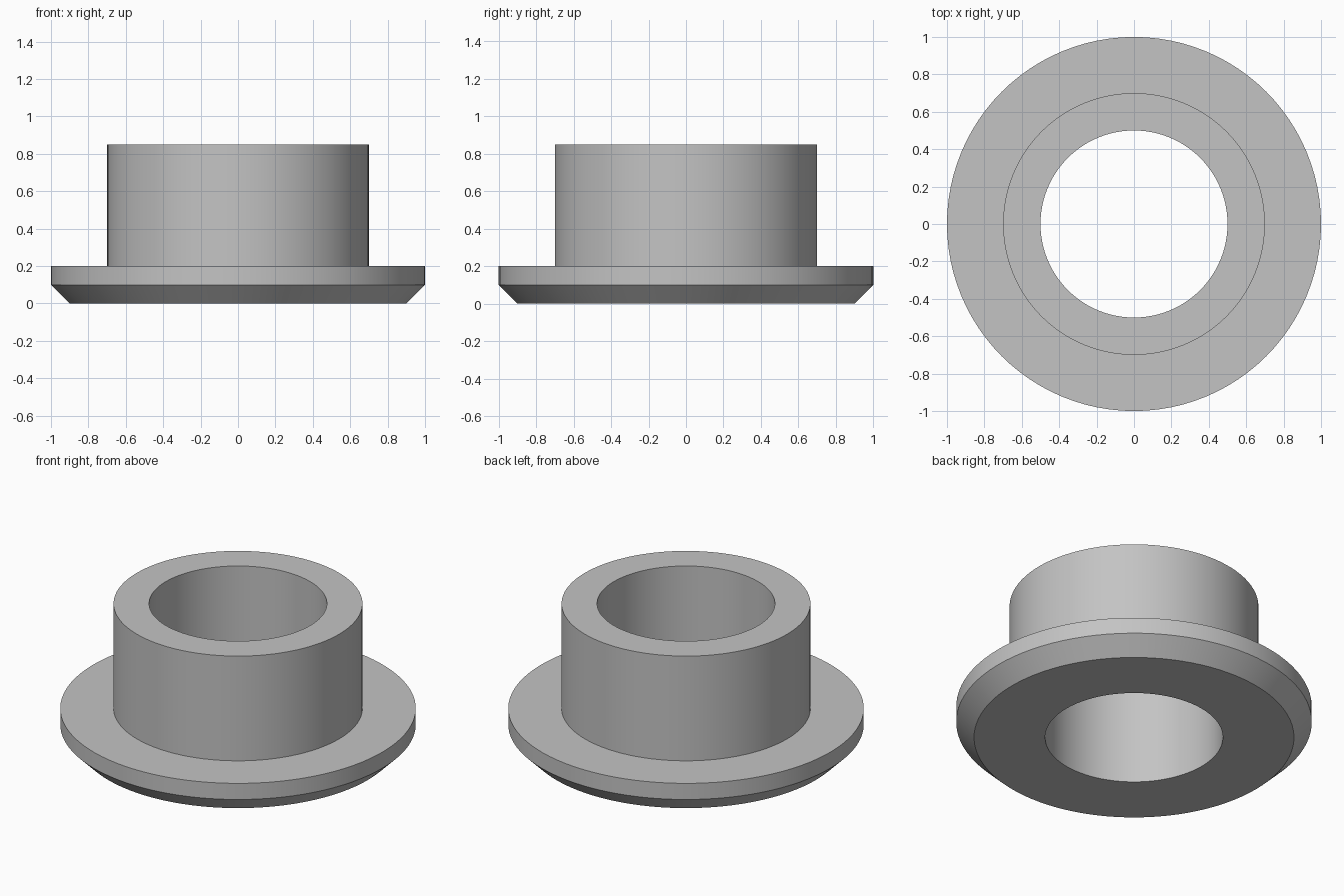
import bpy
import bmesh
import math

SEGMENTS = 96

cube = bpy.data.objects.get("Cube")
if cube:
    bpy.data.objects.remove(cube, do_unlink=True)

# Plain grey material
grey = bpy.data.materials.new("plain_grey")
grey.use_nodes = True
colour = (0.55, 0.55, 0.55, 1)
grey.diffuse_color = colour
grey.node_tree.nodes["Principled BSDF"].inputs["Base Color"].default_value = colour

# Closed cross-section (radius, height): bore, chamfered flange, sleeve
profile = [(0.5, 0), (0.9, 0), (1, 0.1), (1, 0.2), (0.7, 0.2), (0.7, 0.85), (0.5, 0.85)]

# Revolve the cross-section around z
bm = bmesh.new()
verts = [bm.verts.new((r, 0, z)) for r, z in profile]
edges = [bm.edges.new((a, b)) for a, b in zip(verts, verts[1:] + verts[:1])]
bmesh.ops.spin(bm, geom=verts + edges, cent=(0, 0, 0), axis=(0, 0, 1),
               angle=math.tau, steps=SEGMENTS, use_merge=True)
bmesh.ops.remove_doubles(bm, verts=bm.verts, dist=0.0001)
bmesh.ops.recalc_face_normals(bm, faces=bm.faces)

mesh = bpy.data.meshes.new("flanged_bushing")
bm.to_mesh(mesh)
bm.free()
mesh.materials.append(grey)
bushing = bpy.data.objects.new("flanged_bushing", mesh)
bpy.context.collection.objects.link(bushing)

# Smooth round walls, crisp rims
bpy.ops.object.select_all(action="DESELECT")
bushing.select_set(True)
bpy.context.view_layer.objects.active = bushing
bpy.ops.object.shade_smooth_by_angle(angle=math.radians(30))
